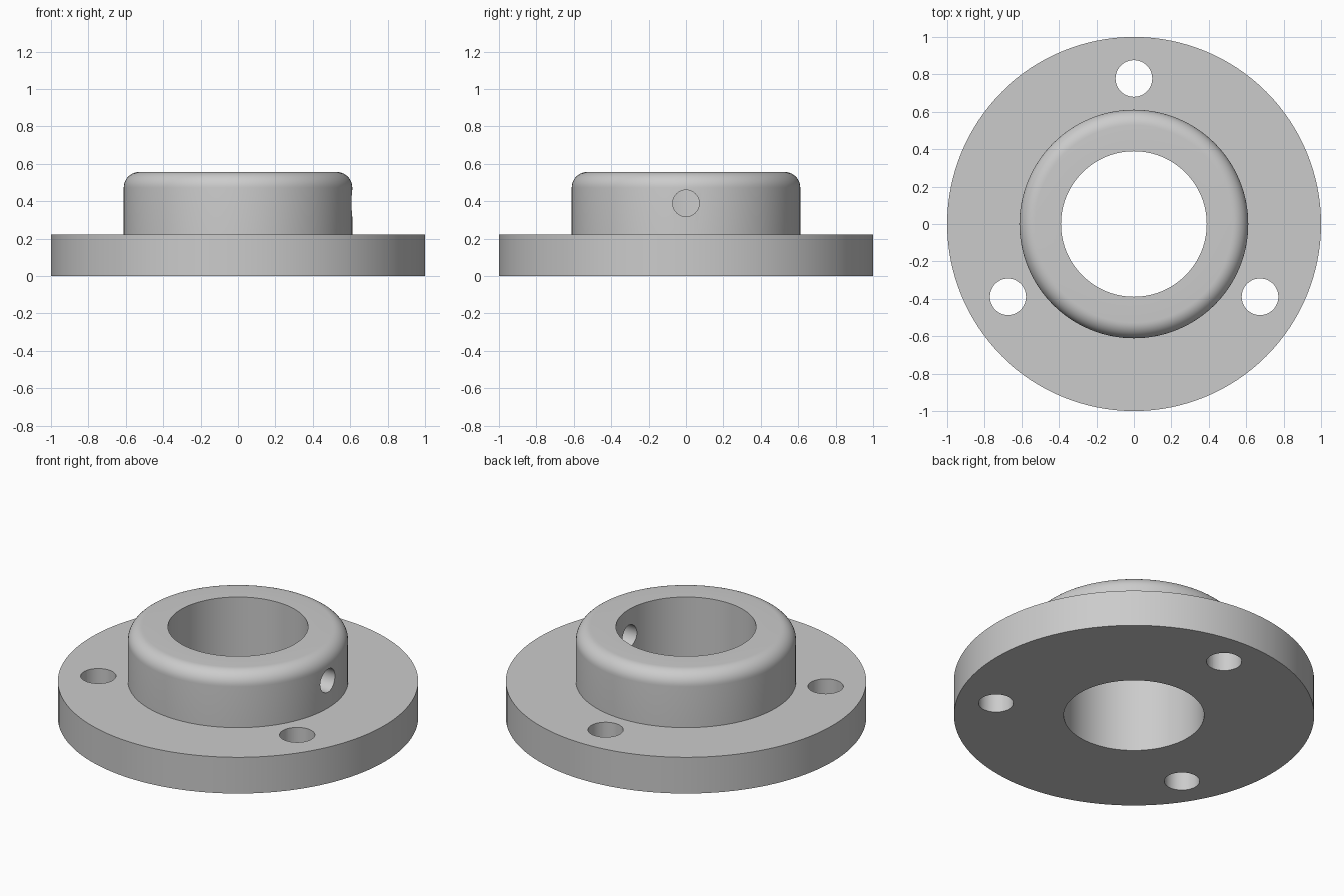
import bpy
import bmesh
from math import sin, cos, pi, radians

if "Cube" in bpy.data.objects:
    bpy.data.objects.remove(bpy.data.objects["Cube"])

SEGMENTS = 128
BORE, FLANGE_R, HUB_R = 0.389, 1.0, 0.611
FLANGE_H, HUB_H, FILLET = 0.222, 0.556, 0.083


def lathe(name, profile):
    """Revolve a closed (radius, z) profile around the z axis."""
    bm = bmesh.new()
    rings = [[bm.verts.new((r * cos(2 * pi * i / SEGMENTS), r * sin(2 * pi * i / SEGMENTS), z))
              for r, z in profile] for i in range(SEGMENTS)]
    n = len(profile)
    for i in range(SEGMENTS):
        a, b = rings[i], rings[(i + 1) % SEGMENTS]
        for j in range(n):
            k = (j + 1) % n
            bm.faces.new((a[j], b[j], b[k], a[k]))
    bmesh.ops.recalc_face_normals(bm, faces=bm.faces)
    mesh = bpy.data.meshes.new(name)
    bm.to_mesh(mesh)
    bm.free()
    obj = bpy.data.objects.new(name, mesh)
    bpy.context.collection.objects.link(obj)
    return obj


def drill(target, radius, depth, location, rotation=(0, 0, 0)):
    """Cut a round hole into the target and remove the cutter."""
    bpy.ops.mesh.primitive_cylinder_add(vertices=48, radius=radius, depth=depth,
                                        location=location, rotation=rotation)
    cutter = bpy.context.object
    cutter.name = "hole_cutter"
    cutter.hide_render = True
    mod = target.modifiers.new("hole", 'BOOLEAN')
    mod.operation = 'DIFFERENCE'
    mod.solver = 'EXACT'
    mod.object = cutter
    bpy.context.view_layer.objects.active = target
    bpy.ops.object.modifier_apply(modifier=mod.name)
    bpy.data.objects.remove(cutter, do_unlink=True)


# Flange and hub in one turned body, with a rounded top edge
fillet = [(HUB_R - FILLET + FILLET * cos(a), HUB_H - FILLET + FILLET * sin(a))
          for a in (radians(90) * i / 10 for i in range(11))]
collar = lathe("flanged_collar", [(BORE, 0), (FLANGE_R, 0), (FLANGE_R, FLANGE_H),
                                  (HUB_R, FLANGE_H)] + fillet + [(BORE, HUB_H)])

# Three bolt holes through the flange
for angle in (90, 210, 330):
    a = radians(angle)
    drill(collar, 0.098, 0.6, (0.778 * cos(a), 0.778 * sin(a), 0.1))

# Set screw hole through the right side of the hub wall
drill(collar, 0.071, 0.5, (0.5, 0, 0.389), (0, radians(90), 0))

# Smooth round walls, sharp edges
bpy.ops.object.select_all(action='DESELECT')
collar.select_set(True)
bpy.context.view_layer.objects.active = collar
bpy.ops.object.shade_smooth_by_angle(angle=radians(30))
